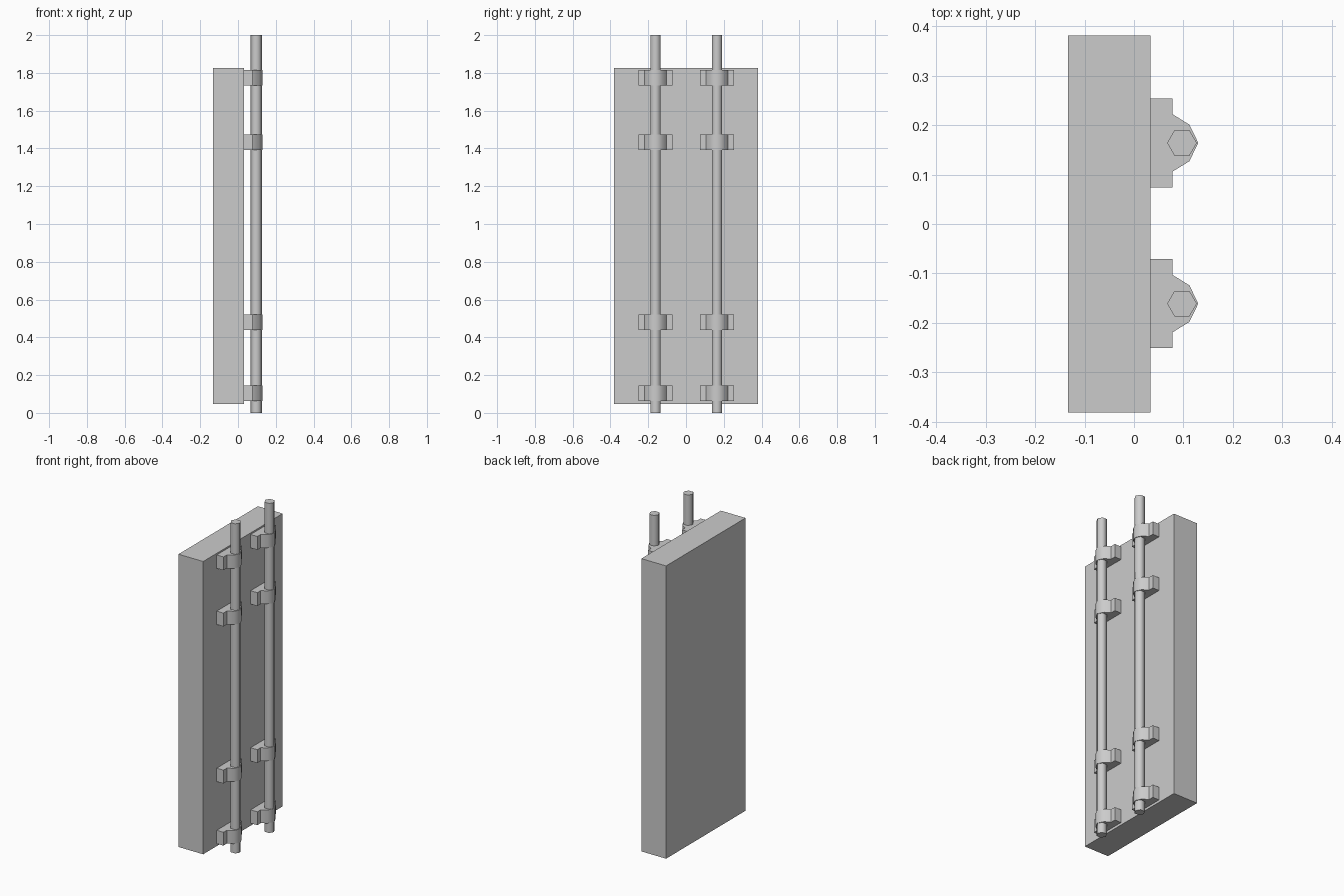
import bpy, bmesh, math

if "Cube" in bpy.data.objects:
    bpy.data.objects.remove(bpy.data.objects["Cube"])

gray = bpy.data.materials.new("plain gray")
gray.diffuse_color = (0.6, 0.6, 0.6, 1)
gray.use_nodes = True
gray.node_tree.nodes["Principled BSDF"].inputs["Base Color"].default_value = gray.diffuse_color


def extrude(name, profile, z0, z1, smooth_angle=None):
    """Solid prism from an xy outline between two heights."""
    bm = bmesh.new()
    face = bm.faces.new([bm.verts.new((x, y, z0)) for x, y in profile])
    grown = bmesh.ops.extrude_face_region(bm, geom=[face])["geom"]
    for v in grown:
        if isinstance(v, bmesh.types.BMVert):
            v.co.z = z1
    bmesh.ops.recalc_face_normals(bm, faces=bm.faces)
    mesh = bpy.data.meshes.new(name)
    bm.to_mesh(mesh)
    bm.free()
    mesh.materials.append(gray)
    obj = bpy.data.objects.new(name, mesh)
    bpy.context.collection.objects.link(obj)
    if smooth_angle:
        bpy.ops.object.select_all(action='DESELECT')
        obj.select_set(True)
        bpy.context.view_layer.objects.active = obj
        bpy.ops.object.shade_smooth_by_angle(angle=math.radians(smooth_angle))
    return obj


# Thick backing panel
extrude("panel", [(-0.133, -0.381), (0.033, -0.381),
                  (0.033, 0.381), (-0.133, 0.381)], 0.048, 1.825)

# Half outline of a clamp: flange, step, rounded nose
half = [(0.033, 0.09), (0.078, 0.09), (0.078, 0.058), (0.112, 0.037)]
clamp = half + [(0.130, 0)] + [(x, -y) for x, y in reversed(half)]

for side, yc in (("left", -0.161), ("right", 0.164)):
    # Six-sided rod standing in front of the panel
    hexagon = [(0.097 + 0.03 * math.cos(i * math.pi / 3),
                yc + 0.03 * math.sin(i * math.pi / 3)) for i in range(6)]
    extrude(f"{side}_rod", hexagon, 0, 2, 65)
    # Four clamps fixing the rod
    for i, z in enumerate((0.063, 0.440, 1.393, 1.734)):
        extrude(f"{side}_clamp_{i + 1}", [(x, y + yc) for x, y in clamp],
                z, z + 0.081, 55)
